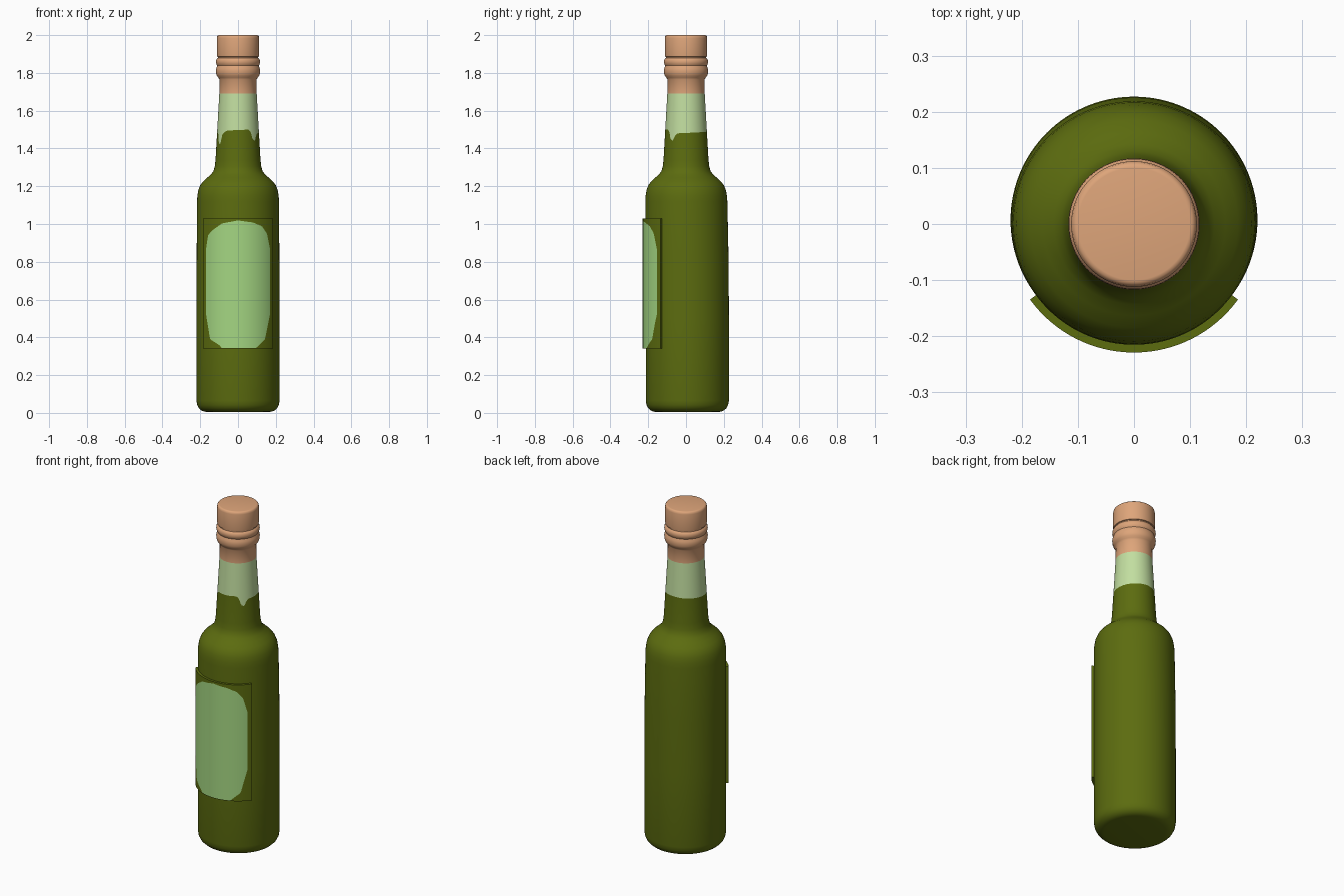
import bpy
import math

if "Cube" in bpy.data.objects:
    bpy.data.objects.remove(bpy.data.objects["Cube"])

SEG = 120


def material(name, rgb):
    m = bpy.data.materials.new(name)
    lin = [((c / 255 + 0.055) / 1.055) ** 2.4 if c > 10 else c / 255 / 12.92 for c in rgb]
    m.diffuse_color = (*lin, 1)
    m.use_nodes = True
    m.node_tree.nodes["Principled BSDF"].inputs["Base Color"].default_value = m.diffuse_color
    return m


GLASS = material("dark olive glass", (92, 108, 15))
PALE = material("pale neck green", (194, 222, 160))
LABEL = material("light label green", (164, 214, 130))
TAN = material("tan cork", (222, 165, 122))


def interp(table, t):
    if t <= table[0][0]:
        return table[0][1]
    for (a, va), (b, vb) in zip(table, table[1:]):
        if t <= b:
            return va + (vb - va) * (t - a) / (b - a)
    return table[-1][1]


def make(name, verts, faces, mats, indices=None, angle=35):
    me = bpy.data.meshes.new(name)
    me.from_pydata(verts, [], faces)
    for m in mats:
        me.materials.append(m)
    if indices:
        me.polygons.foreach_set("material_index", indices)
    ob = bpy.data.objects.new(name, me)
    bpy.context.collection.objects.link(ob)
    bpy.ops.object.select_all(action='DESELECT')
    ob.select_set(True)
    bpy.context.view_layer.objects.active = ob
    bpy.ops.object.shade_smooth_by_angle(angle=math.radians(angle))
    return ob


def lathe(name, rows, mat, cap_bottom=False, cap_top=False):
    """rows: (radius, z); either may be a function of the angle from the front."""
    verts, faces = [], []
    for r, z in rows:
        for j in range(SEG):
            deg = -180 + 360 * j / SEG
            a = math.radians(deg)
            rr = r(deg) if callable(r) else r
            zz = z(deg) if callable(z) else z
            off = 0.007 * max(0, min(1, (1.25 - zz) / 0.5))  # slight lean of the body
            verts.append((rr * math.sin(a), off - rr * math.cos(a), zz))
    for i in range(len(rows) - 1):
        for j in range(SEG):
            k = (j + 1) % SEG
            faces.append((i * SEG + j, i * SEG + k, (i + 1) * SEG + k, (i + 1) * SEG + j))
    if cap_bottom:
        faces.append(tuple(reversed(range(SEG))))
    if cap_top:
        n = (len(rows) - 1) * SEG
        faces.append(tuple(range(n, n + SEG)))
    return make(name, verts, faces, [mat])


# Uneven lower edge of the pale neck band, by angle from the front
DRIP = [(-180, 1.49), (-70, 1.48), (-63, 1.43), (-55, 1.42), (-49, 1.47), (-42, 1.485),
        (-30, 1.495), (30, 1.5), (38, 1.485), (43, 1.45), (52, 1.44), (58, 1.465),
        (65, 1.48), (180, 1.49)]


def drip_z(deg):
    return interp(DRIP, deg)


def drip_r(deg):
    return interp([(1.34, 0.119), (1.69, 0.099)], drip_z(deg))


# Glass body up to the band
lathe("bottle_body", [
    (0.165, 0.005), (0.18, 0.007), (0.195, 0.014), (0.208, 0.026), (0.216, 0.042), (0.22, 0.065),
    (0.22, 0.5), (0.219, 0.8), (0.217, 1.12), (0.215, 1.15), (0.21, 1.18), (0.2, 1.205),
    (0.185, 1.225), (0.163, 1.245), (0.143, 1.263), (0.13, 1.28), (0.123, 1.305),
    (0.119, 1.34), (drip_r, drip_z)], GLASS, cap_bottom=True)

# Pale band around the neck
lathe("neck_band", [(drip_r, drip_z), (0.099, 1.69)], PALE)

# Bottle mouth with its two rings, and the stopper
lathe("mouth_and_stopper", [
    (0.099, 1.69), (0.098, 1.765), (0.104, 1.775), (0.112, 1.785), (0.116, 1.797), (0.117, 1.812),
    (0.115, 1.825), (0.111, 1.834), (0.11, 1.838), (0.114, 1.845), (0.117, 1.855),
    (0.116, 1.867), (0.111, 1.876), (0.106, 1.879), (0.106, 1.884), (0.111, 1.886),
    (0.112, 1.892), (0.112, 1.985), (0.11, 1.994), (0.105, 1.999), (0.1, 2.0)],
    TAN, cap_top=True)

# Curved label plate with the light patch cut into its outer face
R_OUT, R_IN, HALF = 0.229, 0.215, 54
Z0, Z1, PX = 0.34, 1.03, 0.169
PATCH_TOP = [(-PX, 0.87), (-0.159, 0.94), (-0.138, 0.965), (-0.085, 1.003), (0, 1.019),
             (0.08, 1.008), (0.127, 0.988), (0.153, 0.95), (PX, 0.87)]
PATCH_LOW = [(-PX, 0.52), (-0.148, 0.39), (-0.095, 0.356), (-0.088, 0.343), (0.095, 0.343),
             (0.143, 0.39), (PX, 0.52)]
limit = math.degrees(math.asin(PX / R_OUT))
inner = [limit * i / 36 for i in range(-36, 37)]
side = [limit + (HALF - limit) * i / 4 for i in range(1, 5)]
cols = [-s for s in reversed(side)] + inner + side
verts, faces, idx = [], [], []
for d in cols:
    s, c = math.sin(math.radians(d)), math.cos(math.radians(d))
    x = R_OUT * s
    for r, z in ((R_OUT, Z0), (R_OUT, interp(PATCH_LOW, x)), (R_OUT, interp(PATCH_TOP, x)),
                 (R_OUT, Z1), (R_IN, Z1), (R_IN, Z0)):
        verts.append((r * s, -r * c, z))
for i in range(len(cols) - 1):
    for k in range(6):
        n = (k + 1) % 6
        faces.append((i * 6 + k, i * 6 + 6 + k, i * 6 + 6 + n, i * 6 + n))
        idx.append(1 if k == 1 and abs((cols[i] + cols[i + 1]) / 2) < limit else 0)
last = (len(cols) - 1) * 6
faces += [tuple(range(6)), tuple(last + k for k in reversed(range(6)))]
# End caps wind outward on both sides
faces[-2] = tuple(range(6))
faces[-1] = tuple(last + k for k in reversed(range(6)))
idx += [0, 0]
make("front_label", verts, faces, [GLASS, LABEL], idx)
